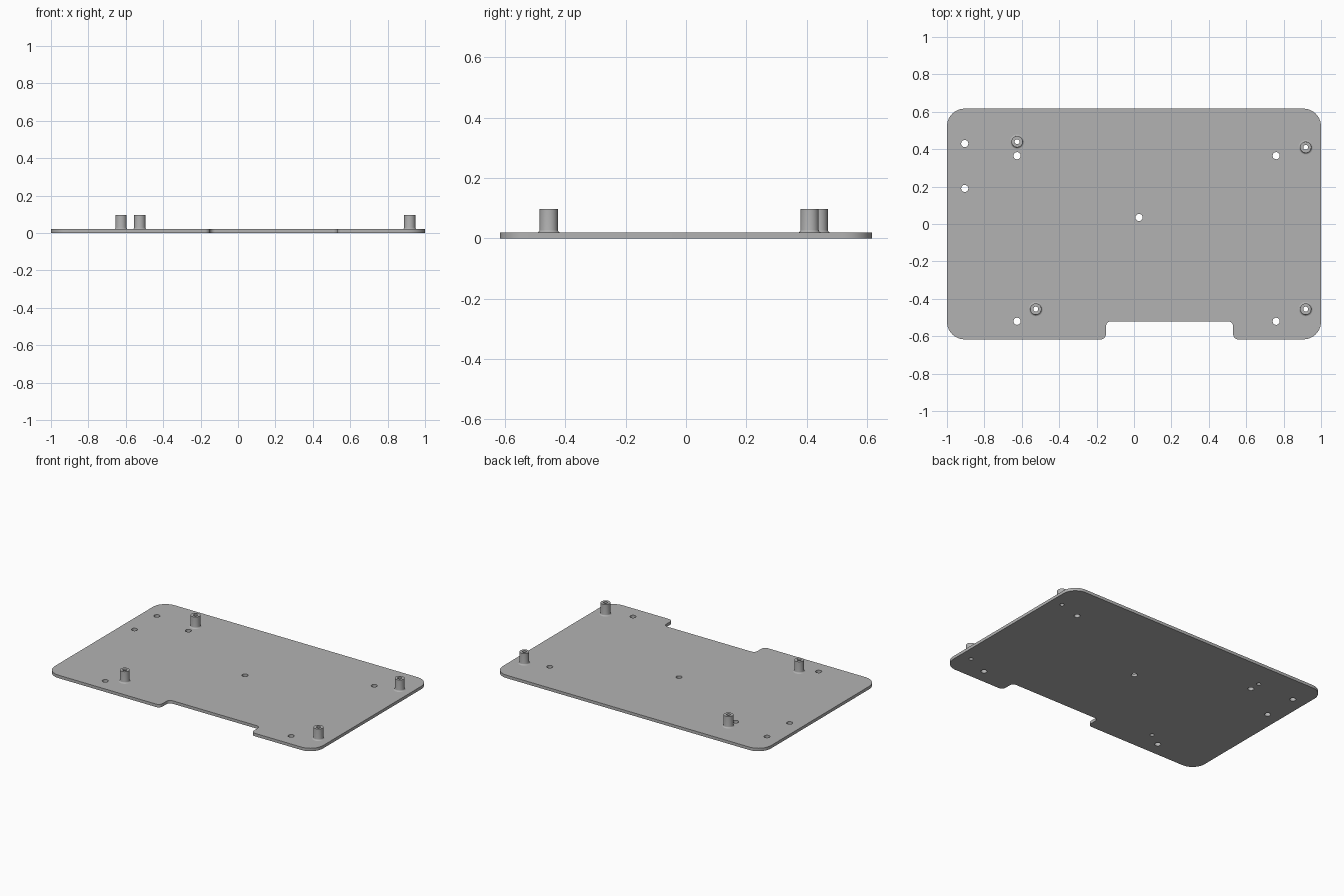
import bpy, bmesh
from math import sin, cos, pi, radians
from mathutils import Vector

cube = bpy.data.objects.get("Cube")
if cube:
    bpy.data.objects.remove(cube, do_unlink=True)

THICK, TOP = 0.02, 0.097          # plate thickness, standoff top
HOLE_R, BORE_R, POST_R, FLARE = 0.019, 0.013, 0.03, 0.009

grey = bpy.data.materials.new("plain grey")
grey.use_nodes = True
colour = (0.45, 0.45, 0.45, 1)
grey.diffuse_color = colour
grey.node_tree.nodes["Principled BSDF"].inputs["Base Color"].default_value = colour


def finish(obj):
    obj.data.materials.clear()
    obj.data.materials.append(grey)
    bpy.ops.object.select_all(action='DESELECT')
    obj.select_set(True)
    bpy.context.view_layer.objects.active = obj
    bpy.ops.object.shade_smooth_by_angle(angle=radians(35))


def rounded(corners, steps=10):
    """Outline with each right-angled corner (x, y, radius) filleted."""
    pts = []
    for i, (x, y, r) in enumerate(corners):
        p = Vector((x, y))
        a = (Vector(corners[i - 1][:2]) - p).normalized()
        b = (Vector(corners[(i + 1) % len(corners)][:2]) - p).normalized()
        for k in range(steps + 1):
            t = k / steps * pi / 2
            pts.append(p + r * (a * (1 - sin(t)) + b * (1 - cos(t))))
    return pts


def circle(x, y, r, n=32):
    return [(x + r * cos(2 * pi * k / n), y + r * sin(2 * pi * k / n)) for k in range(n)]


holes = [(-0.905, 0.43), (-0.905, 0.19), (-0.625, 0.365), (0.76, 0.365),
         (0.027, 0.035), (-0.625, -0.52), (0.76, -0.52)]
posts = {"back_right": (-0.625, 0.44), "back_left": (0.918, 0.41),
         "front_left": (0.918, -0.455), "front_right": (-0.525, -0.455)}

# Base plate: rounded outline with front notch, screw holes and bores
W, D, R, r = 1.0, 0.617, 0.095, 0.028
outline = rounded([(-W, -D, R), (-0.15, -D, r), (-0.15, -0.52, r), (0.53, -0.52, r),
                   (0.53, -D, r), (W, -D, R), (W, D, R), (-W, D, R)])
loops = [outline] + [circle(x, y, HOLE_R) for x, y in holes]
loops += [circle(x, y, BORE_R) for x, y in posts.values()]
curve = bpy.data.curves.new("base_plate", 'CURVE')
curve.dimensions, curve.fill_mode, curve.extrude = '2D', 'BOTH', THICK / 2
for loop in loops:
    spline = curve.splines.new('POLY')
    spline.points.add(len(loop) - 1)
    spline.use_cyclic_u = True
    for point, (x, y) in zip(spline.points, loop):
        point.co = (x, y, 0, 1)
plate = bpy.data.objects.new("base_plate", curve)
plate.location.z = THICK / 2
bpy.context.collection.objects.link(plate)
bpy.context.view_layer.objects.active = plate
plate.select_set(True)
bpy.ops.object.convert(target='MESH')
plate = bpy.context.object
bm = bmesh.new()
bm.from_mesh(plate.data)
bmesh.ops.remove_doubles(bm, verts=bm.verts, dist=0.0001)
bmesh.ops.recalc_face_normals(bm, faces=bm.faces)
bm.to_mesh(plate.data)
bm.free()
finish(plate)

# Standoffs: hollow posts with a small flared foot
foot = [(POST_R + FLARE * (1 - sin(t)), THICK + FLARE * (1 - cos(t)))
        for t in (k * pi / 10 for k in range(6))]
profile = foot + [(POST_R, TOP), (BORE_R, TOP), (BORE_R, THICK)]
for name, (x, y) in posts.items():
    bm = bmesh.new()
    verts = [bm.verts.new((px, 0, pz)) for px, pz in profile]
    edges = [bm.edges.new(pair) for pair in zip(verts, verts[1:] + verts[:1])]
    bmesh.ops.spin(bm, geom=verts + edges, axis=(0, 0, 1), cent=(0, 0, 0),
                   angle=2 * pi, steps=32, use_merge=True)
    bmesh.ops.remove_doubles(bm, verts=bm.verts, dist=0.0001)
    bmesh.ops.recalc_face_normals(bm, faces=bm.faces)
    mesh = bpy.data.meshes.new(name + "_standoff")
    bm.to_mesh(mesh)
    bm.free()
    post = bpy.data.objects.new(name + "_standoff", mesh)
    post.location = (x, y, 0)
    bpy.context.collection.objects.link(post)
    finish(post)
